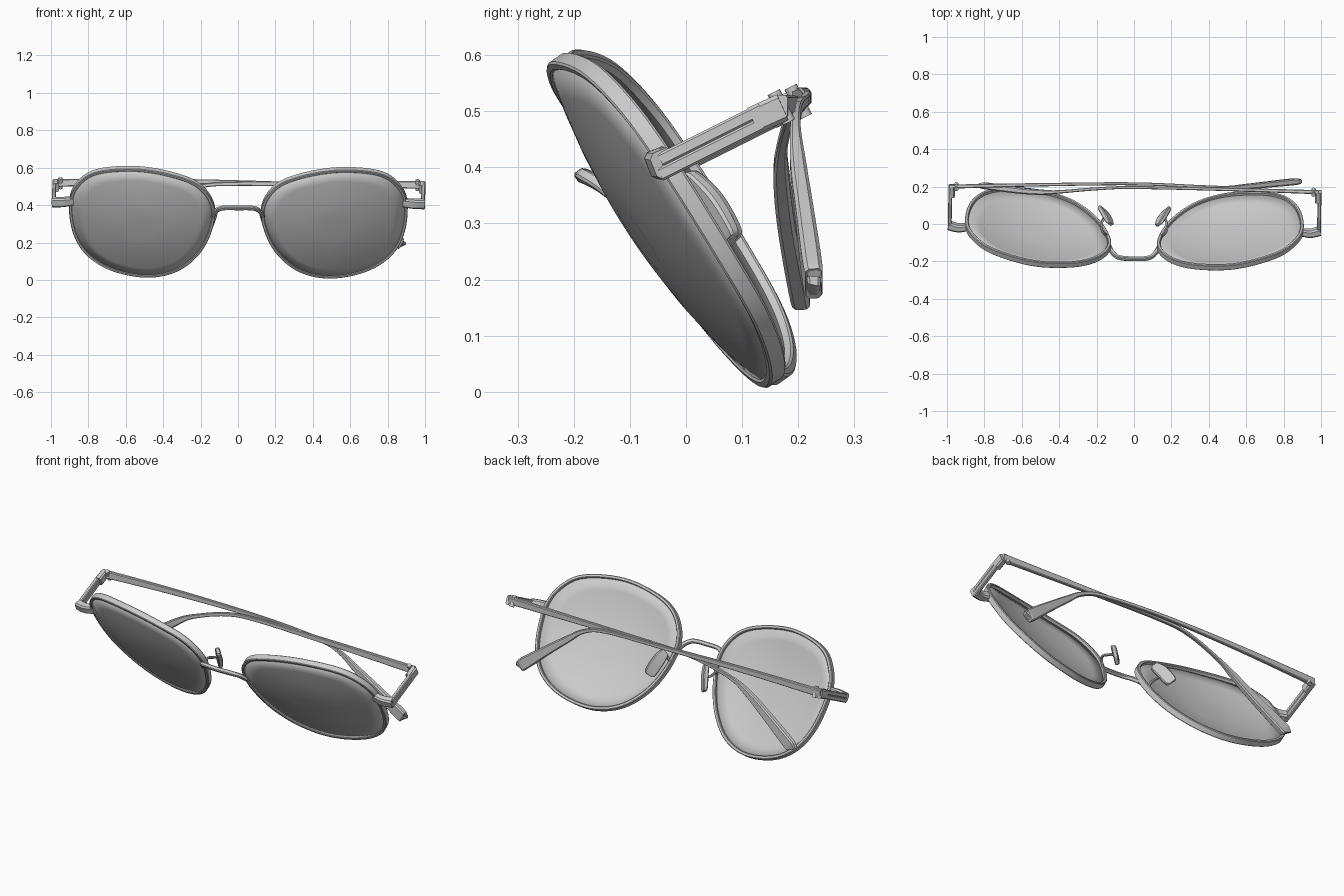
import bpy, bmesh, math
from mathutils import Vector, Matrix

cube = bpy.data.objects.get("Cube")
if cube:
    bpy.data.objects.remove(cube, do_unlink=True)

grey = bpy.data.materials.new("satin_grey")
grey.use_nodes = True
grey.diffuse_color = (0.6, 0.6, 0.6, 1)
grey.node_tree.nodes["Principled BSDF"].inputs["Base Color"].default_value = (0.6, 0.6, 0.6, 1)

# Resting pose of the whole pair, and the tilted plane of the lenses
POSE = Matrix.Rotation(-0.0157, 4, 'Z') @ Matrix.Rotation(0.005, 4, 'Y')
TILT = POSE @ Matrix.Translation((0, 0, 0.302)) @ Matrix.Rotation(math.radians(35), 4, 'X')
WORLD = Matrix.Identity(4)
parts = []


def finish(name, bm, matrix):
    bmesh.ops.recalc_face_normals(bm, faces=bm.faces)
    mesh = bpy.data.meshes.new(name)
    bm.to_mesh(mesh)
    bm.free()
    mesh.materials.append(grey)
    obj = bpy.data.objects.new(name, mesh)
    bpy.context.collection.objects.link(obj)
    obj.matrix_world = matrix
    parts.append(obj)
    return obj


def smooth_path(points, closed=False, steps=6):
    """Catmull-Rom curve through points of any dimension."""
    pts = [Vector(p) for p in points]
    n = len(pts)
    pick = (lambda i: pts[i % n]) if closed else (lambda i: pts[max(0, min(n - 1, i))])
    out = []
    for i in range(n if closed else n - 1):
        a, b, c, d = (pick(i + k) for k in (-1, 0, 1, 2))
        for s in range(steps):
            t = s / steps
            out.append((b * 2 + (c - a) * t + (a * 2 - b * 5 + c * 4 - d) * t ** 2
                        + (b * 3 - a - c * 3 + d) * t ** 3) * 0.5)
    if not closed:
        out.append(pts[-1])
    return out


def sweep(name, points, side, matrix, closed=False, steps=6):
    """Bevelled bar along (x, y, z, width, height); width lies along side."""
    path = smooth_path(points, closed, steps)
    n = len(path)
    bm = bmesh.new()
    rings = []
    for i, p in enumerate(path):
        before = path[i - 1] if closed or i else p
        after = path[(i + 1) % n] if closed or i < n - 1 else p
        t = Vector((after - before)[:3]).normalized()
        u = Vector(side)
        u = (u - t * u.dot(t)).normalized()
        v = t.cross(u)
        a, b = p[3] / 2, p[4] / 2
        c = 0.4 * min(a, b)
        section = [(a - c, b), (c - a, b), (-a, b - c), (-a, c - b),
                   (c - a, -b), (a - c, -b), (a, c - b), (a, b - c)]
        rings.append([bm.verts.new(Vector(p[:3]) + u * q + v * r) for q, r in section])
    for i in range(n if closed else n - 1):
        r, s = rings[i], rings[(i + 1) % n]
        for k in range(8):
            m = (k + 1) % 8
            bm.faces.new((r[k], r[m], s[m], s[k]))
    if not closed:
        bm.faces.new(rings[0])
        bm.faces.new(rings[-1])
    return finish(name, bm, matrix)


def dome(x, z):
    return -0.08 + ((x - 0.34) ** 2 + z * z) / 2.5


# Lens outline, in the tilted plane
OUTLINE = [(.125, .153), (.195, .276), (.33, .343), (.54, .370), (.757, .322),
           (.864, .226), (.906, .10), (.885, -.089), (.81, -.225), (.676, -.305),
           (.49, -.326), (.33, -.272), (.21, -.150), (.14, .005)]
CENTRE = Vector((0.51, 0.02))


def scaled_outline(f):
    return [CENTRE + (Vector(p) - CENTRE) * f for p in OUTLINE]


for side_name, s in (("left", 1), ("right", -1)):
    # Rim
    sweep(side_name + "_rim", [(s * x, dome(x, z), z, 0.034, 0.018)
                               for x, z in scaled_outline(0.975)], (0, 1, 0), TILT, closed=True)

    # Domed lens from concentric rings
    bm = bmesh.new()
    hub = bm.verts.new((s * CENTRE.x, dome(*CENTRE), CENTRE.y))
    last = None
    for f in (0.2, 0.4, 0.6, 0.8, 0.97):
        ring = [bm.verts.new((s * x, dome(x, z) - 0.004, z))
                for x, z in smooth_path(scaled_outline(f), True)]
        for i in range(len(ring)):
            j = (i + 1) % len(ring)
            if last:
                bm.faces.new((last[i], last[j], ring[j], ring[i]))
            else:
                bm.faces.new((hub, ring[j], ring[i]))
        last = ring
    lens = finish(side_name + "_lens", bm, TILT)
    solid = lens.modifiers.new("thickness", 'SOLIDIFY')
    solid.thickness = 0.014
    solid.offset = 0

    # Nose pad with its wire arm
    sweep(side_name + "_nose_pad",
          [(s * .176, .045, -.075, .03, .012), (s * .172, .046, -.065, .06, .022),
           (s * .15, .05, 0, .066, .026), (s * .132, .046, .055, .05, .022),
           (s * .128, .045, .065, .025, .012)], (s * .7, .7, 0), TILT)
    sweep(side_name + "_pad_arm",
          [(s * .145, -.055, .03, .012, .012), (s * .16, -.03, .05, .012, .012),
           (s * .175, .0, .045, .012, .012), (s * .17, .03, .01, .012, .012),
           (s * .152, .045, 0, .012, .012)], (0, 0, 1), TILT)

    # End piece from the rim to the outer corner
    sweep(side_name + "_end_piece",
          [(s * .885, -.028, .418, .035, .045), (s * .94, -.035, .412, .04, .05),
           (s * .992, -.022, .412, .045, .05)], (0, 1, .4), POSE)

    # Twin bars running back to the hinge
    for level, dz in (("upper", .013), ("lower", -.013)):
        sweep(side_name + "_" + level + "_hinge_bar",
              [(s * .987, -.03, .405 + dz, .02, .024), (s * .987, .15, .495 + dz, .02, .024)],
              (1, 0, 0), POSE, steps=1)

    # Hinge knuckle and pin
    sweep(side_name + "_hinge_knuckle",
          [(s * .98, .135, .488, .034, .05), (s * .98, .188, .512, .034, .05)],
          (1, 0, 0), POSE, steps=1)
    bm = bmesh.new()
    bmesh.ops.create_cone(bm, cap_ends=True, segments=16, radius1=.012, radius2=.012, depth=.06)
    finish(side_name + "_hinge_pin", bm, POSE @ Matrix.Translation((s * .955, .185, .512))
           @ Matrix.Rotation(math.radians(27), 4, 'X'))

# Bridge
half = [(.135, -.115, .34, .022, .022), (.118, -.15, .368, .022, .022),
        (.08, -.18, .384, .022, .022)]
sweep("bridge", half + [(0, -.186, .385, .022, .022)]
      + [(-p[0],) + p[1:] for p in reversed(half)], (0, .8, .6), POSE)

# Folded temples, bending down into flat tips
sweep("right_temple",
      [(-.985, .2, .518, .022, .042), (-.5, .21, .526, .018, .032), (0, .215, .522, .016, .022),
       (.36, .2, .507, .016, .02), (.5, .195, .47, .018, .022), (.6, .2, .4, .028, .036),
       (.72, .212, .31, .032, .05), (.855, .226, .205, .034, .066),
       (.872, .228, .193, .022, .05)], (0, 1, 0), WORLD)
sweep("left_temple",
      [(.985, .17, .508, .022, .042), (.5, .185, .512, .018, .032), (0, .195, .514, .016, .022),
       (-.2, .188, .5, .016, .02), (-.4, .172, .44, .018, .022), (-.5, .17, .385, .028, .036),
       (-.62, .18, .3, .032, .05), (-.785, .203, .183, .034, .066),
       (-.8, .205, .172, .022, .05)], (0, 1, 0), WORLD)

# Smooth shading with crisp edges
bpy.ops.object.select_all(action='DESELECT')
for obj in parts:
    obj.select_set(True)
bpy.context.view_layer.objects.active = parts[0]
bpy.ops.object.shade_smooth_by_angle(angle=math.radians(30))
